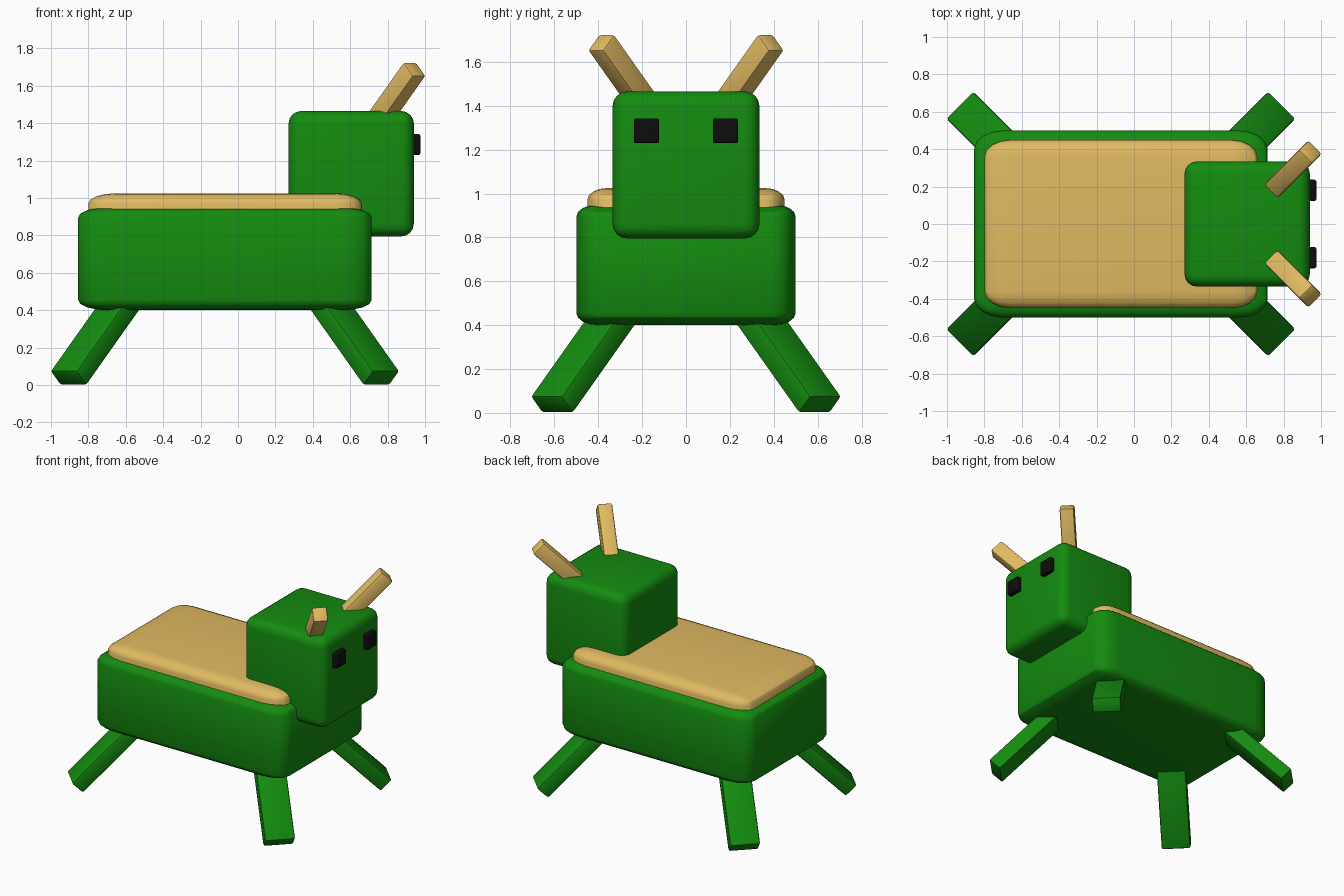
import bpy
import bmesh
from mathutils import Vector, Matrix

if "Cube" in bpy.data.objects:
    bpy.data.objects.remove(bpy.data.objects["Cube"])


def material(name, rgb):
    m = bpy.data.materials.new(name)
    m.diffuse_color = (*rgb, 1)
    m.use_nodes = True
    m.node_tree.nodes["Principled BSDF"].inputs["Base Color"].default_value = m.diffuse_color
    return m


GREEN = material("green", (0.007, 0.26, 0.005))
TAN = material("tan", (0.75, 0.49, 0.12))
BLACK = material("black", (0.004, 0.004, 0.004))


def rounded_box(name, size, matrix, mat, bevel=0.1, segments=4, stretch=True):
    """Rounded box; with stretch the rounding scales with the box size."""
    bm = bmesh.new()
    bmesh.ops.create_cube(bm, size=1)
    if not stretch:
        bmesh.ops.scale(bm, vec=size, verts=bm.verts)
    bmesh.ops.bevel(bm, geom=bm.edges[:], offset=bevel, segments=segments,
                    profile=0.5, affect='EDGES')
    if stretch:
        bmesh.ops.scale(bm, vec=size, verts=bm.verts)
    bm.transform(matrix)
    bmesh.ops.recalc_face_normals(bm, faces=bm.faces)
    mesh = bpy.data.meshes.new(name)
    bm.to_mesh(mesh)
    bm.free()
    mesh.materials.append(mat)
    ob = bpy.data.objects.new(name, mesh)
    bpy.context.collection.objects.link(ob)
    bpy.ops.object.select_all(action='DESELECT')
    ob.select_set(True)
    bpy.context.view_layer.objects.active = ob
    bpy.ops.object.shade_smooth_by_angle()
    return ob


def box(name, lo, hi, mat):
    lo, hi = Vector(lo), Vector(hi)
    return rounded_box(name, hi - lo, Matrix.Translation((lo + hi) / 2), mat)


def bar(name, tip, direction, width, thick, length, mat):
    """Slanted bar ending at tip, pointing along direction."""
    d = Vector(direction).normalized()
    h = d.cross(Vector((0, 0, 1))).normalized()
    n = d.cross(h)
    rot = Matrix((h, n, d)).transposed().to_4x4()
    center = Vector(tip) - d * length / 2
    return rounded_box(name, (width, thick, length), Matrix.Translation(center) @ rot,
                       mat, bevel=0.014, segments=2, stretch=False)


# Body, seat cushion and head
box("body", (-0.855, -0.5, 0.4), (0.715, 0.5, 0.95), GREEN)
box("seat_cushion", (-0.8, -0.45, 0.475), (0.66, 0.45, 1.025), TAN)
box("head", (0.27, -0.335, 0.795), (0.94, 0.335, 1.465), GREEN)

SLANT = 2 ** 0.5
for sy, side in ((-1, "right"), (1, "left")):
    # Eye and horn
    y = 0.18 * sy
    box(f"{side}_eye", (0.863, y - 0.057, 1.23), (0.975, y + 0.057, 1.342), BLACK)
    bar(f"{side}_horn", (0.945, 0.388 * sy, 1.69), (1, sy, SLANT), 0.102, 0.106, 0.6, TAN)
    # Splayed legs
    for sx, end in ((-1, "back"), (1, "front")):
        bar(f"{end}_{side}_leg", (-0.07 + 0.837 * sx, 0.612 * sy, 0.036),
            (sx, sy, -SLANT), 0.205, 0.108, 0.8, GREEN)
